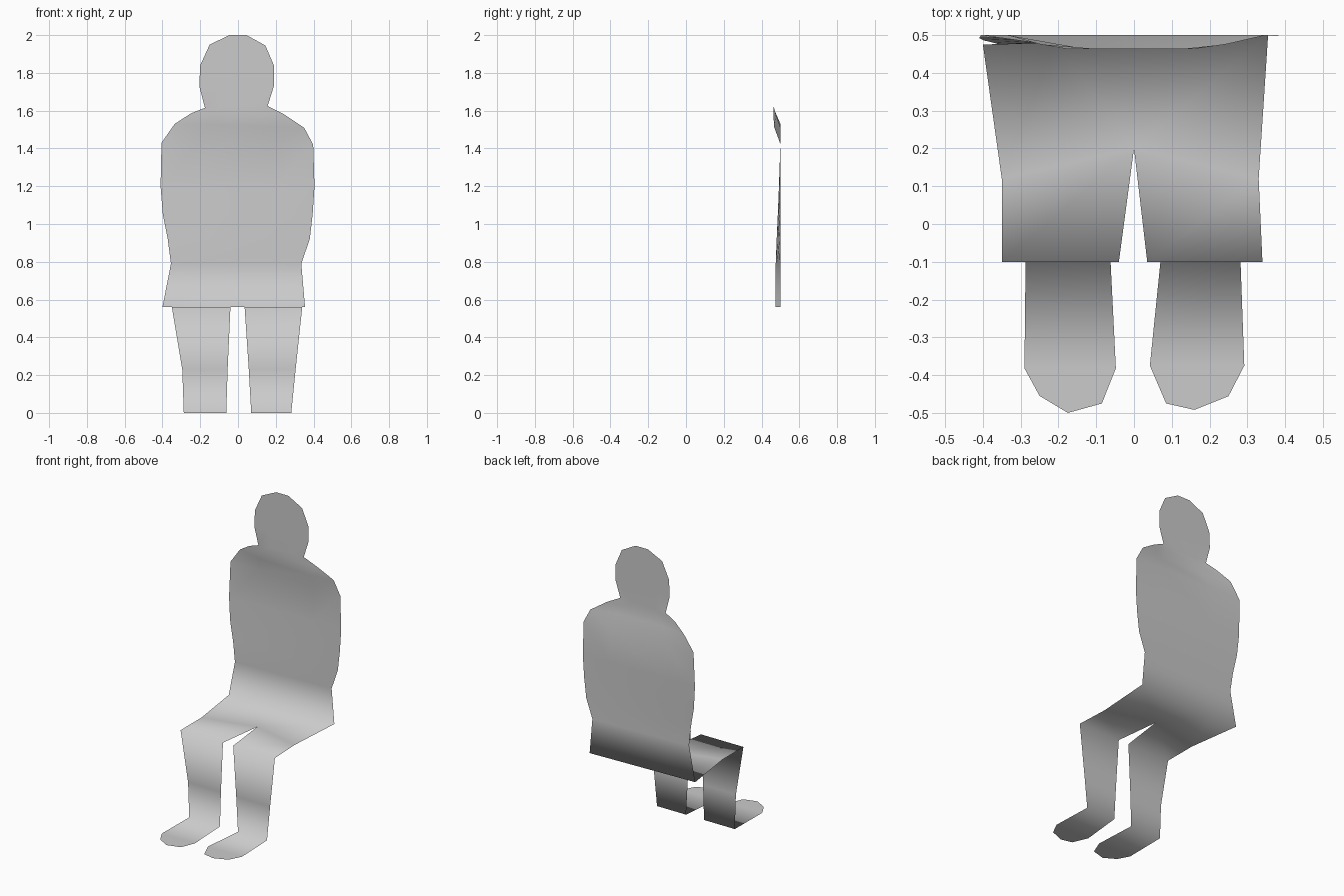
import bpy, bmesh

if "Cube" in bpy.data.objects:
    bpy.data.objects.remove(bpy.data.objects["Cube"])

bm = bmesh.new()


def bridge(a, b):
    """Join two rows of vertices with quads."""
    for i in range(len(a) - 1):
        bm.faces.new((a[i], a[i + 1], b[i + 1], b[i]))


# Torso and head rows from the seat up: left x, right x, left z, right z, left y, right y, middle y
torso = [
    (-.40, .355, .56, .56, .475, .50, None),
    (-.355, .335, .79, .79, .475, .50, None),
    (-.372, .38, .92, .92, .480, .50, None),
    (-.398, .395, 1.05, 1.05, .486, .50, None),
    (-.41, .405, 1.20, 1.20, .492, .50, None),
    (-.405, .398, 1.43, 1.42, .50, .50, .50),
    (-.335, .35, 1.53, 1.51, .50, .50, .466),
    (-.25, .245, 1.585, 1.58, .476, .476, .463),
    (-.175, .157, 1.615, 1.625, .463, .463, .463),
    (-.205, .19, 1.73, 1.73, .463, .463, .463),
    (-.20, .19, 1.84, 1.84, .463, .463, .463),
    (-.15, .145, 1.95, 1.945, .463, .463, .463),
    (-.045, .045, 2.0, 2.0, .463, .463, .463),
]
rows = []
for xl, xr, zl, zr, yl, yr, ym in torso:
    row = []
    for t in (0, .25, .75, 1):
        y = yl + (yr - yl) * t
        if ym is not None and 0 < t < 1:
            y = ym
        row.append(bm.verts.new((xl + (xr - xl) * t, y, zl + (zr - zl) * t)))
    rows.append(row)
for a, b in zip(rows, rows[1:]):
    bridge(a, b)

# Seat: hips meet at the crotch point
back = rows[0]
crotch = bm.verts.new((0, .2, .56))
hip_l = bm.verts.new((-.35, .12, .56))
hip_r = bm.verts.new((.33, .12, .56))
bm.faces.new((hip_l, crotch, back[1], back[0]))
bm.faces.new((crotch, back[2], back[1]))
bm.faces.new((crotch, hip_r, back[3], back[2]))


def leg(top, sections, toes):
    """Thigh, shin and foot strip, given left/right x at each (y, z) section."""
    for xl, xr, y, z in sections:
        low = [bm.verts.new((xl, y, z)), bm.verts.new((xr, y, z))]
        bridge(low, top)
        top = low
    tip = [bm.verts.new((x, y, 0)) for x, y in toes]
    bm.faces.new([top[1], top[0]] + tip)


# Legs and feet: knee, shin, ankle, ball of foot, then rounded toes
leg([hip_l, crotch],
    [(-.35, -.04, -.1, .56), (-.295, -.055, -.1, .23),
     (-.287, -.062, -.1, 0), (-.29, -.048, -.382, 0)],
    [(-.25, -.455), (-.175, -.5), (-.085, -.475)])
leg([crotch, hip_r],
    [(.035, .34, -.1, .56), (.057, .305, -.1, .23),
     (.07, .282, -.1, 0), (.042, .292, -.375, 0)],
    [(.085, -.475), (.16, -.492), (.25, -.456)])

# Make the sheet face forward and up
bm.faces.ensure_lookup_table()
bmesh.ops.recalc_face_normals(bm, faces=bm.faces[:])
bm.normal_update()
if bm.faces[0].normal.y > 0:
    bmesh.ops.reverse_faces(bm, faces=bm.faces[:])
for f in bm.faces:
    f.smooth = True

mesh = bpy.data.meshes.new("seated_figure_sheet")
bm.to_mesh(mesh)
bm.free()
obj = bpy.data.objects.new("seated_figure_sheet", mesh)
bpy.context.collection.objects.link(obj)
